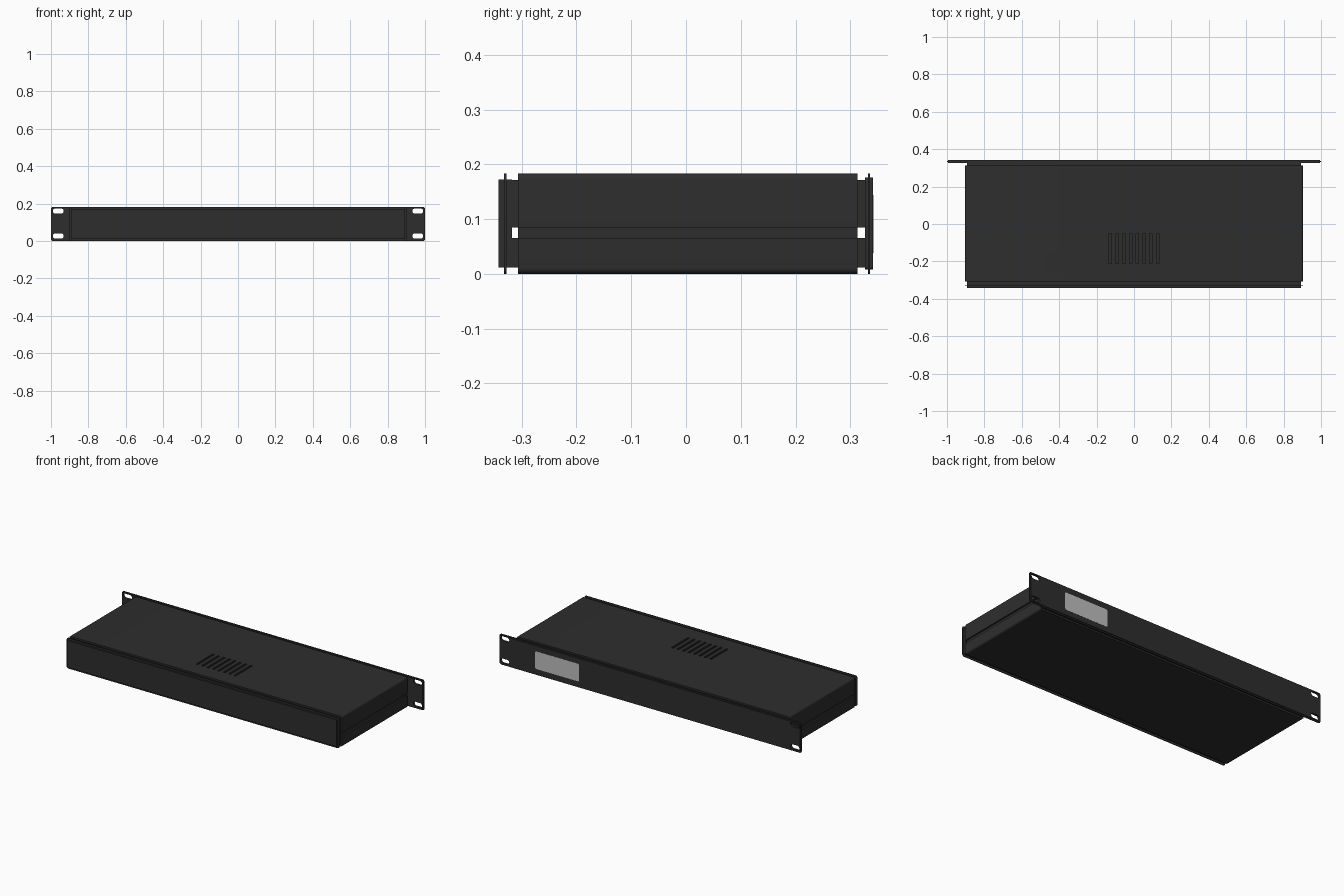
import bpy, bmesh, math

if "Cube" in bpy.data.objects:
    bpy.data.objects.remove(bpy.data.objects["Cube"])


def material(name, rgb):
    m = bpy.data.materials.new(name)
    m.diffuse_color = (*rgb, 1)
    m.use_nodes = True
    m.node_tree.nodes["Principled BSDF"].inputs["Base Color"].default_value = m.diffuse_color
    return m


BLACK = material("black_metal", (0.027, 0.027, 0.027))
GREY = material("light_grey_panel", (0.52, 0.52, 0.52))


def rounded(cx, cz, w, h, r, n=6):
    """Outline of a rounded rectangle in the xz plane."""
    pts = []
    for sx, sz, start in ((1, 1, 0), (-1, 1, 90), (-1, -1, 180), (1, -1, 270)):
        for i in range(n + 1):
            a = math.radians(start + 90 * i / n)
            pts.append((cx + sx * (w / 2 - r) + r * math.cos(a),
                        cz + sz * (h / 2 - r) + r * math.sin(a)))
    return pts


def box(x0, x1, z0, z1):
    return [(x0, z0), (x1, z0), (x1, z1), (x0, z1)]


def extrude(name, outlines, y0, y1, mat=BLACK):
    """Extrude xz outlines along y."""
    bm = bmesh.new()
    for pts in outlines:
        face = bm.faces.new([bm.verts.new((x, y0, z)) for x, z in pts])
        new = bmesh.ops.extrude_face_region(bm, geom=[face])["geom"]
        for v in new:
            if isinstance(v, bmesh.types.BMVert):
                v.co.y = y1
    bmesh.ops.recalc_face_normals(bm, faces=bm.faces)
    mesh = bpy.data.meshes.new(name)
    bm.to_mesh(mesh)
    bm.free()
    mesh.materials.append(mat)
    ob = bpy.data.objects.new(name, mesh)
    bpy.context.collection.objects.link(ob)
    return ob


def smooth(ob):
    bpy.ops.object.select_all(action='DESELECT')
    ob.select_set(True)
    bpy.context.view_layer.objects.active = ob
    bpy.ops.object.shade_smooth_by_angle(angle=math.radians(35))


def cut(ob, cutter):
    cutter.hide_render = True
    mod = ob.modifiers.new("cut", 'BOOLEAN')
    mod.object = cutter
    mod.solver = 'EXACT'
    bpy.context.view_layer.objects.active = ob
    bpy.ops.object.modifier_apply(modifier=mod.name)


H = 0.183                     # full height
Y0, Y1 = -0.307, 0.313        # ends of the main shell
W, T, R = 0.903, 0.010, 0.011


def cover(split):
    """Channel section with rounded outer corners, open below at z = split."""
    top = [p for p in rounded(0, H / 2, 2 * W, H, R) if p[1] > H / 2]
    return ([(W, split)] + top + [(-W, split), (-W + T, split), (-W + T, H - T),
            (W - T, H - T), (W - T, split)])


def flip(pts):
    return [(x, H - z) for x, z in pts]


# Upper cover with ventilation slots, and lower cover
upper = extrude("upper_cover", [cover(0.085)], Y0, Y1)
slots = [box(-0.133 + i * 0.036, -0.119 + i * 0.036, 0.15, 0.2) for i in range(8)]
vents = extrude("vent_cutter", slots, -0.21, -0.05)
cut(upper, vents)
smooth(upper)
lower = extrude("lower_cover", [flip(cover(H - 0.065))], Y0, Y1)
smooth(lower)

# Floor of the groove along both sides
extrude("side_groove", [box(s * 0.889 - 0.004, s * 0.889 + 0.004, 0.06, 0.09)
                        for s in (-1, 1)], Y0, Y1)

# Narrow collars between the shell and the end plates
I, C = 0.8925, 0.012
channel = [(I, 0.085), (I, H - C), (-I, H - C), (-I, 0.085),
           (-I + T, 0.085), (-I + T, H - C - T), (I - T, H - C - T), (I - T, 0.085)]
low_channel = [(x, 0.065 if z == 0.085 else H - z) for x, z in channel]
for name, a, b in (("front_collar", -0.319, Y0 + 0.002), ("rear_collar", Y1 - 0.002, 0.328)):
    extrude(name, [channel, low_channel], a, b)

# Front plate: thick centre with a thin rim
extrude("front_plate", [box(-0.893, 0.893, 0.012, 0.172)], -0.342, -0.318)
smooth(extrude("front_plate_rim", [rounded(0, H / 2, 2 * W, H, 0.012)], -0.332, -0.328))

# Rack mounting plate: thick centre, thin rim, and four oblong holes
plate = extrude("rack_plate", [rounded(0, H / 2, 1.99, 0.168, 0.006)], 0.327, 0.341)
rim = extrude("rack_plate_rim", [rounded(0, H / 2, 2.0, H, 0.012)], 0.332, 0.336)
holes = extrude("rack_hole_cutter", [rounded(sx * 0.961, z, 0.058, 0.028, 0.0138)
                                     for sx in (-1, 1) for z in (0.027, 0.160)], 0.30, 0.36)
for ob in (plate, rim):
    cut(ob, holes)
    smooth(ob)

# Light panel on the rack plate
smooth(extrude("rear_label", [rounded(0.615, 0.091, 0.29, 0.106, 0.008)], 0.340, 0.342, GREY))

# Remove the cutters
for ob in (vents, holes):
    bpy.data.objects.remove(ob)
